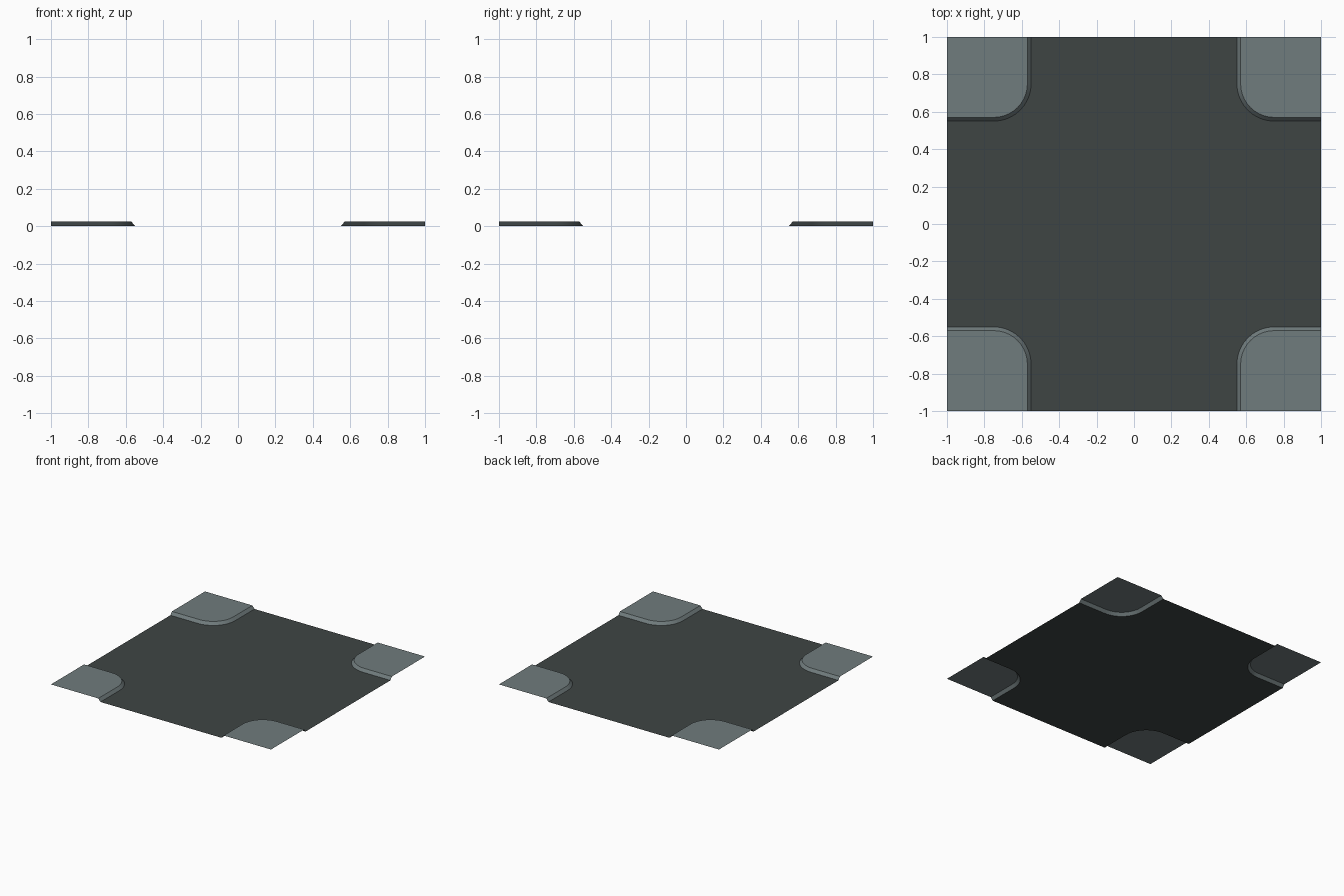
import bpy
import math

if "Cube" in bpy.data.objects:
    bpy.data.objects.remove(bpy.data.objects["Cube"])

HEIGHT = 0.024    # raised corner height
CENTRE = 0.75     # centre of each corner rounding
R_FOOT = 0.20     # rounding at the foot of the kerb
R_TOP = 0.18      # rounding at the top of the kerb
STEPS = 10


def linear(c):
    return c / 12.92 if c <= 0.04045 else ((c + 0.055) / 1.055) ** 2.4


def material(name, rgb):
    m = bpy.data.materials.new(name)
    m.diffuse_color = (*[linear(c) for c in rgb], 1)
    m.use_nodes = True
    m.node_tree.nodes["Principled BSDF"].inputs["Base Color"].default_value = m.diffuse_color
    return m


asphalt = material("dark asphalt", (0.245, 0.270, 0.267))
paving = material("grey paving", (0.44, 0.485, 0.49))


def corner_path(r, z, sx, sy):
    """Rounded inner border of a corner, from the x side to the y side."""
    pts = [(1, CENTRE - r)]
    for i in range(STEPS + 1):
        a = math.radians(270 - 90 * i / STEPS)
        pts.append((CENTRE + r * math.cos(a), CENTRE + r * math.sin(a)))
    pts.append((CENTRE - r, 1))
    return [(x * sx, y * sy, z) for x, y in pts]


def sheet(name, verts, faces, mat, smooth=False):
    me = bpy.data.meshes.new(name)
    me.from_pydata(verts, [], faces)
    me.materials.append(mat)
    for p in me.polygons:
        p.use_smooth = smooth
    ob = bpy.data.objects.new(name, me)
    bpy.context.collection.objects.link(ob)
    return ob


# Four corners, counter-clockwise
road_outline = []
for sx, sy, label in ((1, 1, "back_right"), (-1, 1, "back_left"),
                      (-1, -1, "front_left"), (1, -1, "front_right")):
    foot = corner_path(R_FOOT, 0, sx, sy)
    top = corner_path(R_TOP, HEIGHT, sx, sy)
    n = len(foot)
    mirrored = sx * sy < 0

    # Raised pavement, facing up
    plate = top + [(sx, sy, HEIGHT)]
    order = list(range(n + 1))
    sheet("pavement_" + label, plate, [order if mirrored else order[::-1]], paving)

    # Sloped kerb, facing the road
    quads = [(i, i + 1, n + i + 1, n + i) for i in range(n - 1)]
    if mirrored:
        quads = [q[::-1] for q in quads]
    sheet("kerb_" + label, foot + top, quads, paving, True)

    road_outline += foot[::-1] if mirrored else foot

# Crossroads surface between the four corners
sheet("road", road_outline, [list(range(len(road_outline)))], asphalt)
